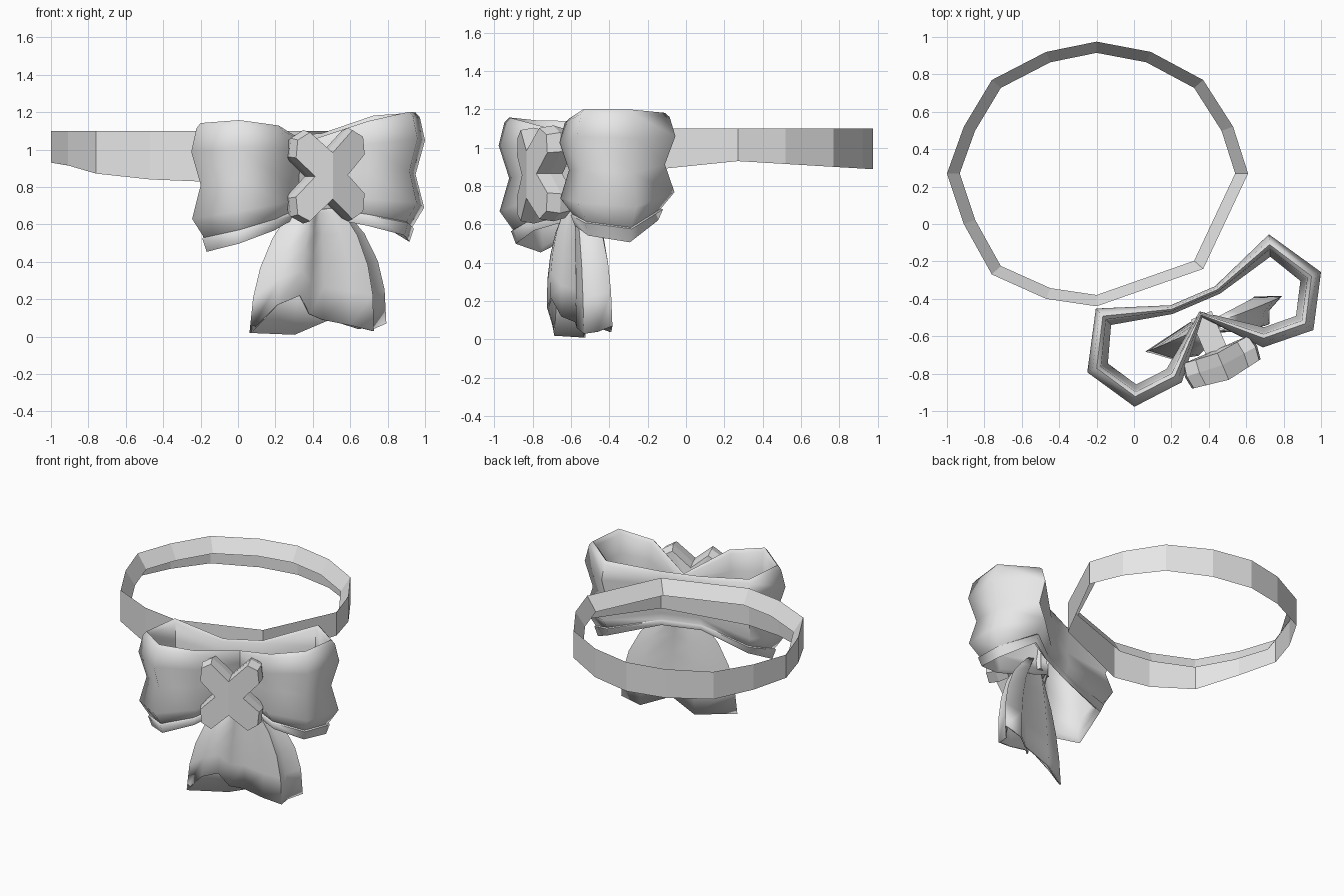
import bpy, bmesh, math
from mathutils import Vector

old = bpy.data.objects.get("Cube")
if old:
    bpy.data.objects.remove(old, do_unlink=True)

grey = bpy.data.materials.new("light grey")
grey.use_nodes = True
grey.diffuse_color = (0.8, 0.8, 0.8, 1)
grey.node_tree.nodes["Principled BSDF"].inputs["Base Color"].default_value = (0.8, 0.8, 0.8, 1)

# Bow frame: u runs along the bow, f points to its front
ORIGIN = Vector((0.375, -0.525, 0))
U = Vector((0.919, 0.394, 0))
F = Vector((0.394, -0.919, 0))
ROLL = 0.045


def bow(u, f, z):
    return ORIGIN + U * u + F * f + Vector((0, 0, z + ROLL * u))


def make(name, rings, closed_rows=False, smooth=None, caps=()):
    """Skin a list of closed rings of equal length."""
    bm = bmesh.new()
    rows = [[bm.verts.new(p) for p in ring] for ring in rings]
    n = len(rows[0])
    for i in range(len(rows) if closed_rows else len(rows) - 1):
        a, b = rows[i], rows[(i + 1) % len(rows)]
        for j in range(n):
            k = (j + 1) % n
            bm.faces.new((a[j], a[k], b[k], b[j]))
    for row, tip in caps:
        mid = bm.verts.new(tip)
        ring = rows[row]
        for j in range(n):
            bm.faces.new((ring[j], ring[(j + 1) % n], mid))
    bmesh.ops.recalc_face_normals(bm, faces=bm.faces)
    mesh = bpy.data.meshes.new(name)
    bm.to_mesh(mesh)
    bm.free()
    obj = bpy.data.objects.new(name, mesh)
    bpy.context.collection.objects.link(obj)
    mesh.materials.append(grey)
    if smooth:
        bpy.ops.object.select_all(action='DESELECT')
        obj.select_set(True)
        bpy.context.view_layer.objects.active = obj
        bpy.ops.object.shade_smooth_by_angle(angle=math.radians(smooth))
    return obj


# Head band: outer wall with a lip sloping inward from its top edge
plan = [(-0.2, 0.975), (0.09, 0.92), (0.37, 0.77), (0.53, 0.52), (0.61, 0.27),
        (0.37, -0.24), (-0.2, -0.44), (-0.47, -0.4), (-0.76, -0.27), (-0.91, 0),
        (-1, 0.27), (-0.91, 0.52), (-0.76, 0.77), (-0.47, 0.92)]


def low(y):
    return 0.93 - (0.2 * (0.27 - y) ** 2 if y < 0.27 else 0.06 * (y - 0.27))


bottom = [(x, y, low(y)) for x, y in plan]
top = [(x, y, 1.1) for x, y in plan]
lip = [(-0.2 + (x + 0.2) * 0.915, 0.27 + (y - 0.27) * 0.915, 1.0) for x, y in plan]
make("head_band", [bottom, top, lip])

# Bow loops: half outline (u, front, bottom, top, bulge), mirrored
half = [(0.13, -0.15, 0.68, 1.08, 0.4), (0.5, -0.286, 0.6, 1.16, 1),
        (0.67, 0, 0.48, 1.17, 1), (0.516, 0.26, 0.52, 1.18, 1),
        (0.24, 0.24, 0.58, 1.14, 0.9)]
outline = half + [(0, -0.03, 0.66, 1.04, 0.3)] + [(-p[0],) + p[1:] for p in reversed(half)]
# Closed wall profile (height share, inward offset)
profile = [(0, 0.08), (0.1, 0.055), (0.11, 0.065), (0.26, -0.005), (0.52, 0.045), (0.78, -0.01), (0.96, 0.02),
           (1, 0.045), (0.96, 0.07), (0.75, 0.08), (0.5, 0.11), (0.25, 0.08), (0.04, 0.11)]
n = len(outline)
rings = []
for share, inset in profile:
    ring = []
    for i, (u, f, lo, hi, bulge) in enumerate(outline):
        here = Vector((u, f))
        before = (here - Vector(outline[i - 1][:2])).normalized()
        after = (Vector(outline[(i + 1) % n][:2]) - here).normalized()
        along = (before + after).normalized()
        spot = here + Vector((-along.y, along.x)) * inset * bulge
        ring.append(bow(spot.x, spot.y, lo + (hi - lo) * share))
    rings.append(ring)
make("bow_loops", rings, closed_rows=True, smooth=70)

# Knot: faceted cross with four square lobes
corner = [(0.1, 0), (0.21, 0.11), (0.2, 0.21), (0.13, 0.25)]
cross = corner + [(0, 0.13)] + [(-a, b) for a, b in reversed(corner)]
cross += [(-a, -b) for a, b in corner[1:]] + [(0, -0.13)]
cross += [(a, -b) for a, b in reversed(corner[1:])]


def knot_ring(scale, front, bend):
    return [bow(a * scale, front - bend * abs(a), 0.86 + b * scale) for a, b in cross]


make("knot", [knot_ring(0.93, 0.18, 0.1), knot_ring(1, 0.25, 0.1), knot_ring(0.95, 0.335, 0.16)],
     caps=((0, bow(0, 0.16, 0.86)), (2, bow(0, 0.335, 0.86))))

# Slim core joining the knot to the pinched loops
core = [[bow(a, f, 0.84 + b) for a, b in ((-0.06, -0.16), (0.06, -0.16), (0.06, 0.06), (-0.06, 0.06))]
        for f in (-0.04, 0.18)]
make("knot_core", core)

# Tails: flared ribbon skirt with a ragged hem (u, front, hem height)
hem = [(-0.35, 0.02, 0.02), (-0.23, 0.12, 0.17), (-0.11, 0.15, 0.22), (-0.04, 0.12, 0.12),
       (0.05, 0.08, 0.09), (0.19, 0.13, 0.06), (0.32, 0.145, 0.03), (0.345, 0.08, 0.04),
       (0.44, 0.035, 0.07), (0.3, -0.02, 0.04), (0.1, 0.05, 0.09), (-0.07, -0.03, 0.01)]
flare = [(0, 1, 1), (0.3, 0.96, 1), (0.55, 0.86, 0.95), (0.8, 0.67, 0.85), (1, 0.42, 0.7), (1.15, 0.2, 0.5)]
skirt = []
for share, wide, deep in flare:
    skirt.append([bow(u * wide + 0.02 * share, f * deep + 0.01 * share,
                      (z - ROLL * u) * (1 - share) + 0.66 * share) for u, f, z in hem])
tails = make("bow_tails", skirt, smooth=65)
shell = tails.modifiers.new("ribbon thickness", 'SOLIDIFY')
shell.thickness = 0.012
